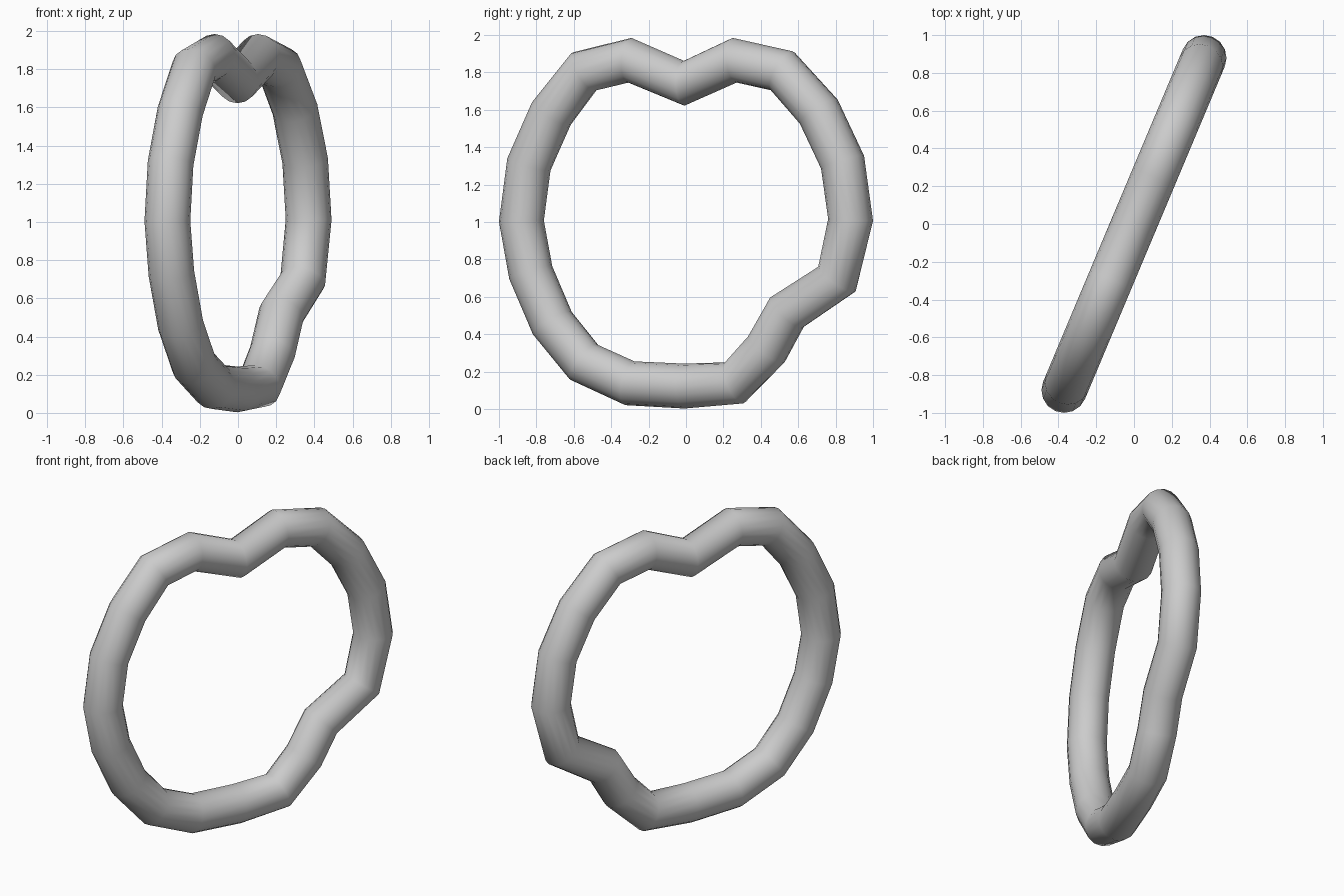
import bpy

if "Cube" in bpy.data.objects:
    bpy.data.objects.remove(bpy.data.objects["Cube"])

# Centre line of the bent ring, as (y, z) seen from the right side
path = [(-0.01, 1.742), (0.26, 1.865), (0.515, 1.808), (0.71, 1.59), (0.837, 1.32),
        (0.88, 1.012), (0.807, 0.695), (0.54, 0.518), (0.43, 0.32), (0.26, 0.14),
        (-0.01, 0.123), (-0.30, 0.138), (-0.545, 0.25), (-0.715, 0.46), (-0.83, 0.73),
        (-0.88, 1.005), (-0.84, 1.308), (-0.72, 1.58), (-0.545, 1.805), (-0.30, 1.865)]
SLANT = 0.37 / 0.88   # the ring's plane is turned about the z axis

# Round tube swept along the closed path
curve = bpy.data.curves.new("bent_ring", 'CURVE')
curve.dimensions = '3D'
curve.bevel_depth = 0.12
curve.bevel_resolution = 6
curve.twist_mode = 'MINIMUM'
spline = curve.splines.new('POLY')
spline.points.add(len(path) - 1)
for p, (y, z) in zip(spline.points, path):
    p.co = (y * SLANT, y, z, 1)
spline.use_cyclic_u = True
spline.use_smooth = True

ring = bpy.data.objects.new("bent_ring", curve)
bpy.context.collection.objects.link(ring)

# Turn the swept tube into a smooth mesh
bpy.context.view_layer.objects.active = ring
ring.select_set(True)
bpy.ops.object.convert(target='MESH')
bpy.ops.object.shade_smooth()
